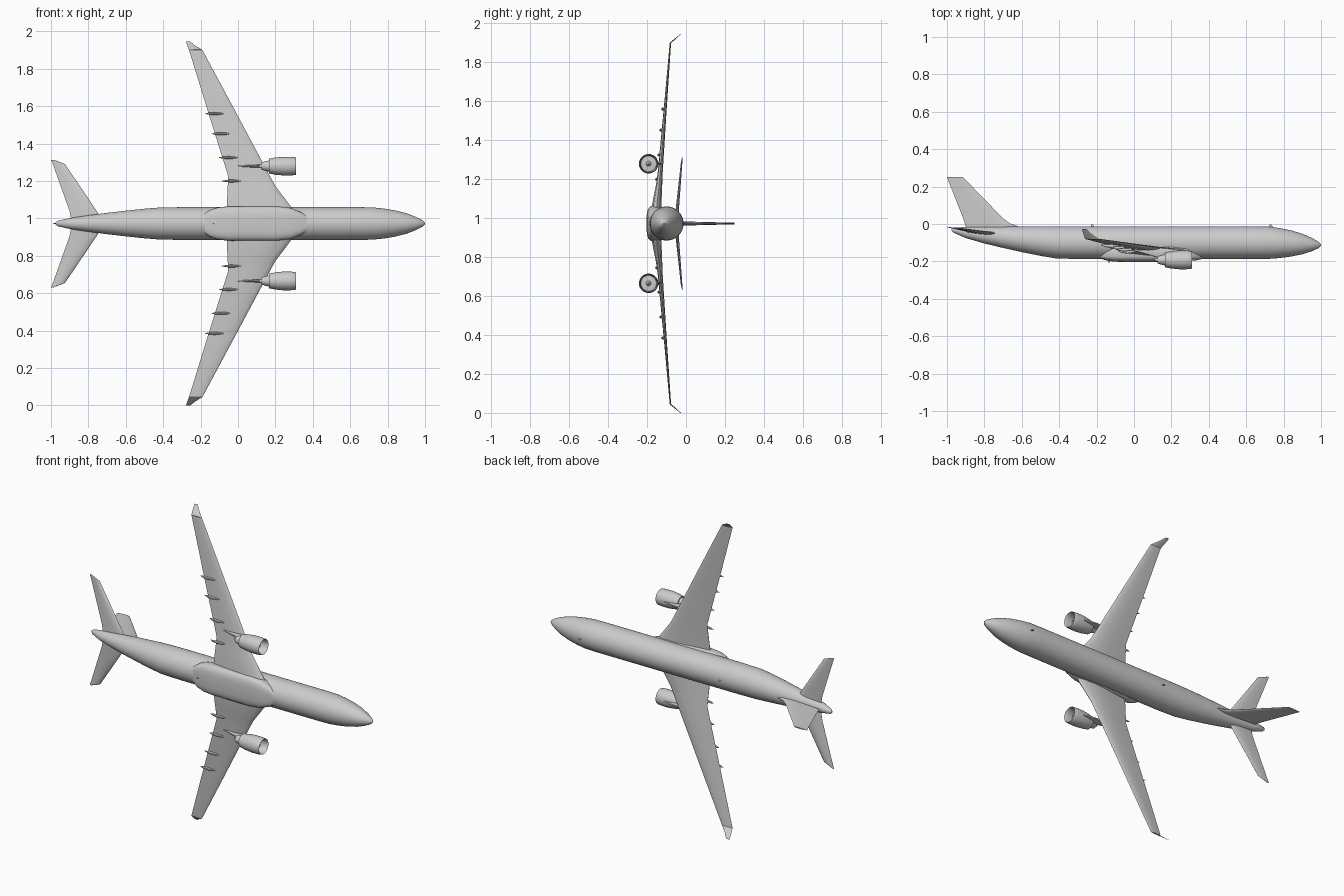
import bpy, bmesh, math
from mathutils import Vector

if "Cube" in bpy.data.objects:
    bpy.data.objects.remove(bpy.data.objects["Cube"])

ZC = 0.9725          # centre plane between the two wings
SIDES = (("upper", 1), ("lower", -1))

paint = bpy.data.materials.new("light_grey")
paint.use_nodes = True
GREY = (0.6, 0.6, 0.6, 1)
paint.diffuse_color = GREY
paint.node_tree.nodes["Principled BSDF"].inputs["Base Color"].default_value = GREY


def loft(name, rings, angle=35):
    """Skin a list of equal-length closed rings and cap both ends."""
    bm = bmesh.new()
    rows = [[bm.verts.new(p) for p in ring] for ring in rings]
    n = len(rows[0])
    for a, b in zip(rows, rows[1:]):
        for i in range(n):
            j = (i + 1) % n
            bm.faces.new((a[i], a[j], b[j], b[i]))
    bm.faces.new(rows[0])
    bm.faces.new(rows[-1])
    bmesh.ops.recalc_face_normals(bm, faces=bm.faces)
    mesh = bpy.data.meshes.new(name)
    bm.to_mesh(mesh)
    bm.free()
    mesh.materials.append(paint)
    ob = bpy.data.objects.new(name, mesh)
    bpy.context.collection.objects.link(ob)
    bpy.ops.object.select_all(action='DESELECT')
    ob.select_set(True)
    bpy.context.view_layer.objects.active = ob
    bpy.ops.object.shade_smooth_by_angle(angle=math.radians(angle))
    return ob


def oval(x, cy, cz, ry, rz, n=32, power=1.0):
    """Ring across the x axis; power below 1 makes it boxier."""
    ring = []
    for i in range(n):
        a = 2 * math.pi * i / n
        c, s = math.cos(a), math.sin(a)
        ring.append((x, cy + ry * math.copysign(abs(c) ** power, c),
                     cz + rz * math.copysign(abs(s) ** power, s)))
    return ring


# Aerofoil: position along the chord and half-thickness fraction
HALF = [(0.02, .3), (0.1, .7), (0.3, 1), (0.55, .8), (0.8, .4)]
FOIL = [(0, 0)] + HALF + [(1, .04), (1, -.04)] + [(t, -h) for t, h in reversed(HALF)]


def section(le, te, thick, normal):
    le, te, normal = Vector(le), Vector(te), Vector(normal).normalized()
    return [le.lerp(te, t) + normal * (h * thick / 2) for t, h in FOIL]


# Fuselage: x, centre height, radius
BODY = [(1.0, -.112, .003), (.985, -.112, .018), (.95, -.110, .036), (.9, -.107, .055),
        (.84, -.104, .070), (.78, -.102, .080), (.72, -.1, .0862), (.65, -.1, .0875),
        (-.3, -.1, .0875), (-.42, -.098, .0855), (-.5, -.0915, .079), (-.6, -.0815, .0685),
        (-.7, -.071, .057), (-.8, -.060, .044), (-.9, -.046, .029), (-.965, -.032, .014),
        (-.975, -.030, .005)]
loft("fuselage", [oval(x, y, ZC, r, r, 40) for x, y, r in BODY])

# Belly fairing: x, centre height, half-height, half-width
BELLY = [(.38, -.165, .018, .03), (.34, -.160, .033, .06), (.28, -.156, .044, .084),
         (.2, -.155, .048, .093), (-.05, -.155, .048, .092), (-.11, -.157, .044, .086),
         (-.15, -.160, .034, .072), (-.18, -.165, .02, .05)]
loft("belly_fairing", [oval(x, y, ZC, ry, rz, 32, .6) for x, y, ry, rz in BELLY])

# Wing: span, leading x, trailing x, height, thickness
WING = [(.03, .32, -.06, -.152, .05), (.0975, .278, -.06, -.150, .048),
        (.2, .2, -.055, -.138, .032), (.255, .17, -.053, -.133, .026),
        (.6, -.014, -.161, -.106, .015), (.9275, -.19, -.262, -.08, .007)]
# Tailplane: span, leading x, trailing x, leading height, trailing height, thickness
TAIL = [(.01, -.72, -.89, -.052, -.045, .02), (.065, -.754, -.9, -.048, -.040, .017),
        (.318, -.925, -.99, -.024, -.019, .007), (.341, -.985, -1.0, -.019, -.017, .003)]
# Nacelle outline: x, radius, from spinner round the lip to the exhaust plug
NACELLE = [(.29, .001), (.278, .008), (.262, .013), (.26, .040), (.285, .041), (.304, .043),
           (.310, .046), (.304, .048), (.28, .050), (.24, .050), (.2, .046), (.165, .039),
           (.166, .030), (.145, .025), (.125, .019), (.126, .012), (.108, .002)]
# Pylon: x, top height, bottom height, half-width
PYLON = [(.272, -.146, -.150, .002), (.235, -.138, -.155, .006), (.17, -.128, -.175, .008),
         (.12, -.126, -.178, .008), (.06, -.128, -.160, .006), (0, -.132, -.142, .002)]
# Flap track pods: span, centre x, height
PODS = [(.2275, -.035, -.147), (.3525, -.05, -.136), (.48, -.09, -.125), (.5875, -.125, -.116)]

for side, s in SIDES:
    loft(side + "_wing", [section((a, y, ZC + s * h), (b, y, ZC + s * h), t, (0, 1, 0))
                          for h, a, b, y, t in WING])
    # Upturned wing tip
    cant = (0, .65, -.75 * s)
    loft(side + "_winglet", [
        section((-.19, -.08, ZC + s * .9275), (-.262, -.08, ZC + s * .9275), .007, cant),
        section((-.232, -.049, ZC + s * .954), (-.272, -.049, ZC + s * .954), .004, cant),
        section((-.255, -.027, ZC + s * .9725), (-.278, -.027, ZC + s * .9725), .002, cant)])
    loft(side + "_tailplane", [section((a, ya, ZC + s * h), (b, yb, ZC + s * h), t, (0, 1, 0))
                               for h, a, b, ya, yb, t in TAIL])
    ez = ZC + s * .307
    loft(side + "_engine", [oval(x, -.192, ez, r, r, 28) for x, r in NACELLE])
    loft(side + "_pylon", [oval(x, (t + b) / 2, ez, (t - b) / 2, w, 12, .7)
                           for x, t, b, w in PYLON])
    for i, (h, cx, y) in enumerate(PODS):
        loft(f"{side}_flap_pod_{i + 1}",
             [oval(cx + dx, y + dy, ZC + s * h, r * 1.2, r, 10)
              for dx, dy, r in ((.05, .004, .001), (.03, 0, .006), (0, -.002, .008),
                                (-.03, 0, .006), (-.052, .004, .001))])

# Fin with its forward fillet: height, leading x, trailing x, thickness
FIN = [(-.05, -.60, -.885, .022), (-.012, -.62, -.9, .021), (.004, -.665, -.905, .020),
       (.03, -.70, -.913, .019), (.25, -.914, -1.0, .008)]
loft("tail_fin", [section((a, y, ZC), (b, y, ZC), t, (0, 0, 1)) for y, a, b, t in FIN])

# Small blade aerials on the spine and belly
for i, (x, y0, y1) in enumerate(((.735, -.02, -.002), (-.22, -.02, -.002), (-.13, -.18, -.206))):
    loft(f"aerial_{i + 1}", [section((x + .01, y0, ZC), (x - .01, y0, ZC), .004, (0, 0, 1)),
                             section((x, y1, ZC), (x - .01, y1, ZC), .002, (0, 0, 1))])
